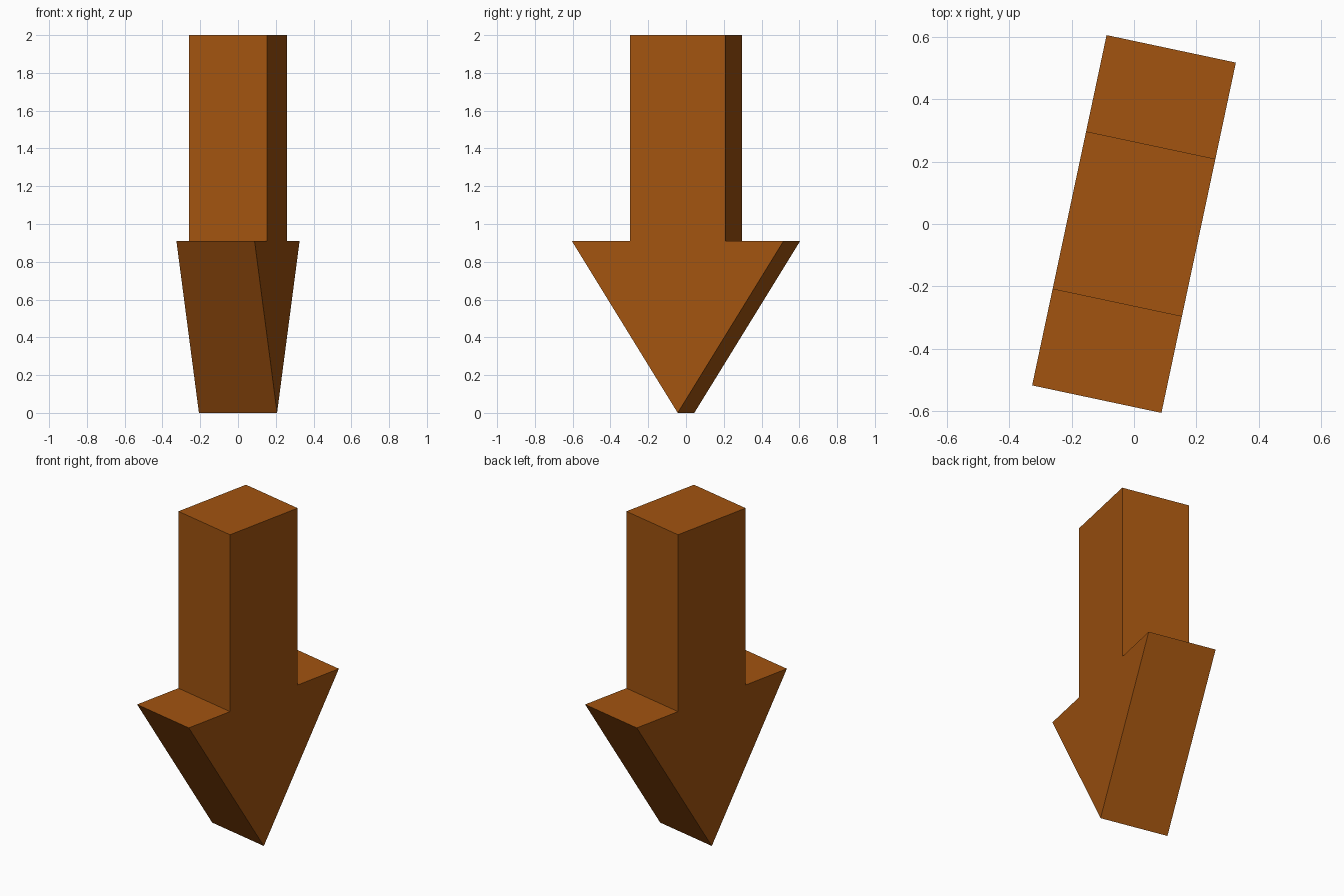
import bpy, bmesh, math
from mathutils import Matrix

cube = bpy.data.objects.get("Cube")
if cube:
    bpy.data.objects.remove(cube, do_unlink=True)

HALF_THICK = 0.2115
HEAD_HALF, STEM_HALF = 0.573, 0.258
HEAD_TOP, STEM_TOP = 0.91, 2.0
TURN = math.radians(-12)

# Flat brown colour
brown = bpy.data.materials.new("warm_brown")
brown.use_nodes = True
colour = (0.36, 0.088, 0.005, 1)
brown.diffuse_color = colour
bsdf = next(n for n in brown.node_tree.nodes if n.type == 'BSDF_PRINCIPLED')
bsdf.inputs["Base Color"].default_value = colour

# Arrow outline: one side from the shoulder to the stem top, then mirrored
side = [(HEAD_HALF, HEAD_TOP), (STEM_HALF, HEAD_TOP), (STEM_HALF, STEM_TOP)]
outline = [(0, 0)] + side + [(-y, z) for y, z in reversed(side)]

# Extrude the outline through its thickness and turn it about z
bm = bmesh.new()
face = bm.faces.new([bm.verts.new((-HALF_THICK, y, z)) for y, z in outline])
extruded = bmesh.ops.extrude_face_region(bm, geom=[face], use_keep_orig=True)
moved = [g for g in extruded["geom"] if isinstance(g, bmesh.types.BMVert)]
bmesh.ops.translate(bm, verts=moved, vec=(2 * HALF_THICK, 0, 0))
bmesh.ops.recalc_face_normals(bm, faces=bm.faces)
bmesh.ops.rotate(bm, verts=bm.verts, cent=(0, 0, 0), matrix=Matrix.Rotation(TURN, 3, 'Z'))

mesh = bpy.data.meshes.new("down_arrow")
bm.to_mesh(mesh)
bm.free()
mesh.materials.append(brown)
bpy.context.collection.objects.link(bpy.data.objects.new("down_arrow", mesh))
